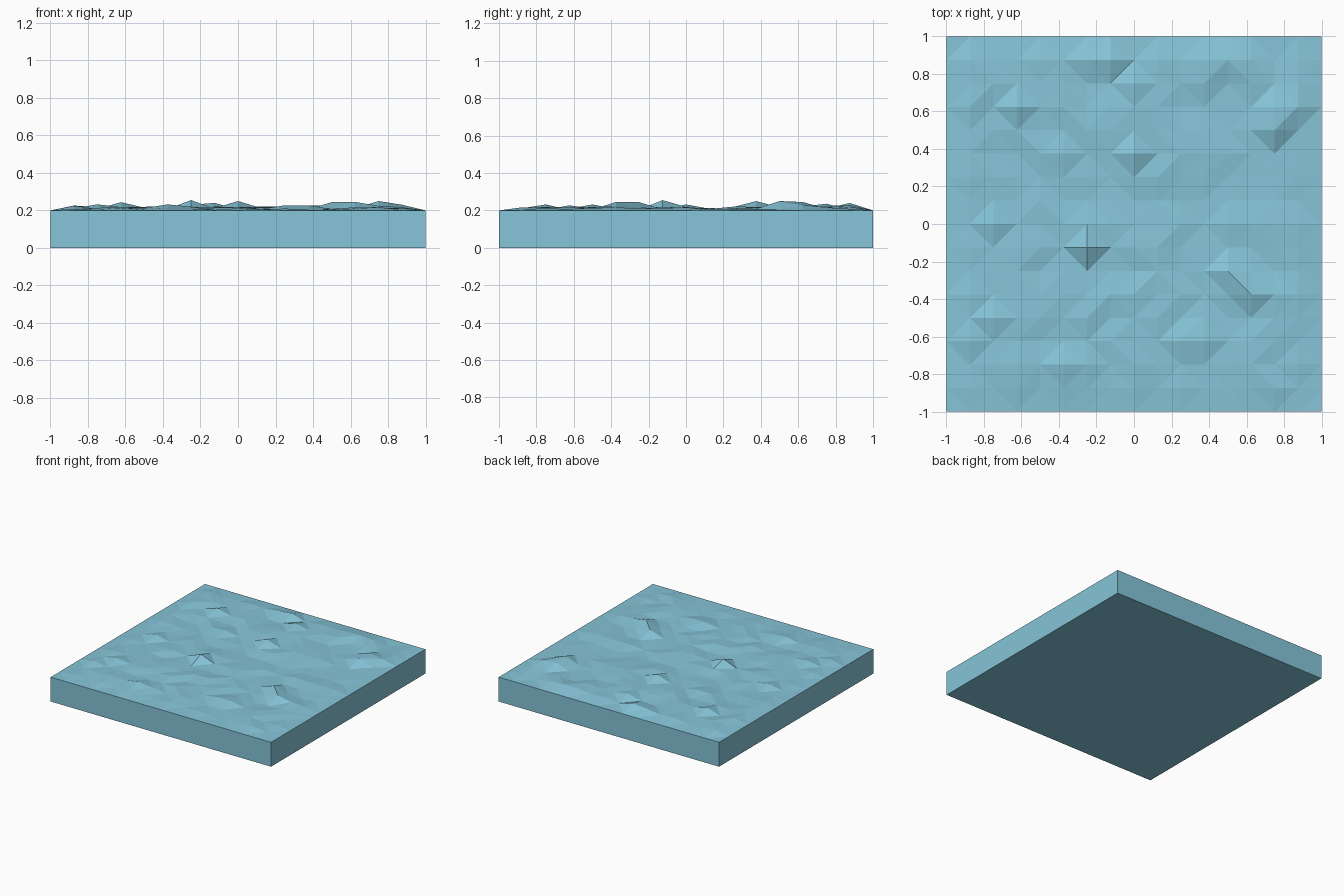
import bpy
import bmesh
import random

random.seed(7)
cube = bpy.data.objects.get("Cube")
if cube:
    bpy.data.objects.remove(cube, do_unlink=True)

CELLS = 16
STEP = 2 / CELLS
SURFACE = 0.2

# Crests and troughs: column, row, rise in thousandths
RIPPLES = [
    (3, 13, 44), (6, 7, 55), (8, 11, 50), (12, 6, 44), (13, 5, 45),
    (14, 12, 50), (14, 13, 45), (15, 13, 30), (15, 12, 6), (15, 11, 6),
    (7, 15, 40), (6, 15, 30), (8, 14, 36), (7, 14, 8), (14, 15, 0),
    (12, 15, 28), (11, 15, 26), (11, 14, 24), (2, 8, 32), (2, 7, 8),
    (5, 2, 32), (5, 1, 12), (1, 3, 25), (2, 4, 32), (10, 3, 27),
    (11, 3, 27), (5, 11, 25), (14, 5, 24), (1, 13, 26), (13, 4, 5),
]

# Water colour
water = bpy.data.materials.new("water blue")
water.use_nodes = True
colour = (0.24, 0.56, 0.69, 1)
water.diffuse_color = colour
water.node_tree.nodes["Principled BSDF"].inputs["Base Color"].default_value = colour

# Rippled surface, flat along its border
bm = bmesh.new()
bmesh.ops.create_grid(bm, x_segments=CELLS, y_segments=CELLS, size=1)
crests = {(i, j): rise / 1000 for i, j, rise in RIPPLES}
for v in bm.verts:
    v.co.z = SURFACE
    if not v.is_boundary:
        cell = (round((v.co.x + 1) / STEP), round((v.co.y + 1) / STEP))
        v.co.z += crests.get(cell, random.uniform(0.002, 0.02))
border = [e for e in bm.edges if e.is_boundary]
bmesh.ops.triangulate(bm, faces=bm.faces[:], quad_method='BEAUTY')

# Straight sides and flat base
border = [e for e in bm.edges if e.is_boundary]
skirt = bmesh.ops.extrude_edge_only(bm, edges=border)["geom"]
for v in skirt:
    if isinstance(v, bmesh.types.BMVert):
        v.co.z = 0
rim = [e for e in skirt if isinstance(e, bmesh.types.BMEdge) and e.is_boundary]
bmesh.ops.contextual_create(bm, geom=rim)
bmesh.ops.recalc_face_normals(bm, faces=bm.faces[:])

mesh = bpy.data.meshes.new("water_tile")
bm.to_mesh(mesh)
bm.free()
mesh.materials.append(water)
tile = bpy.data.objects.new("water_tile", mesh)
bpy.context.collection.objects.link(tile)
